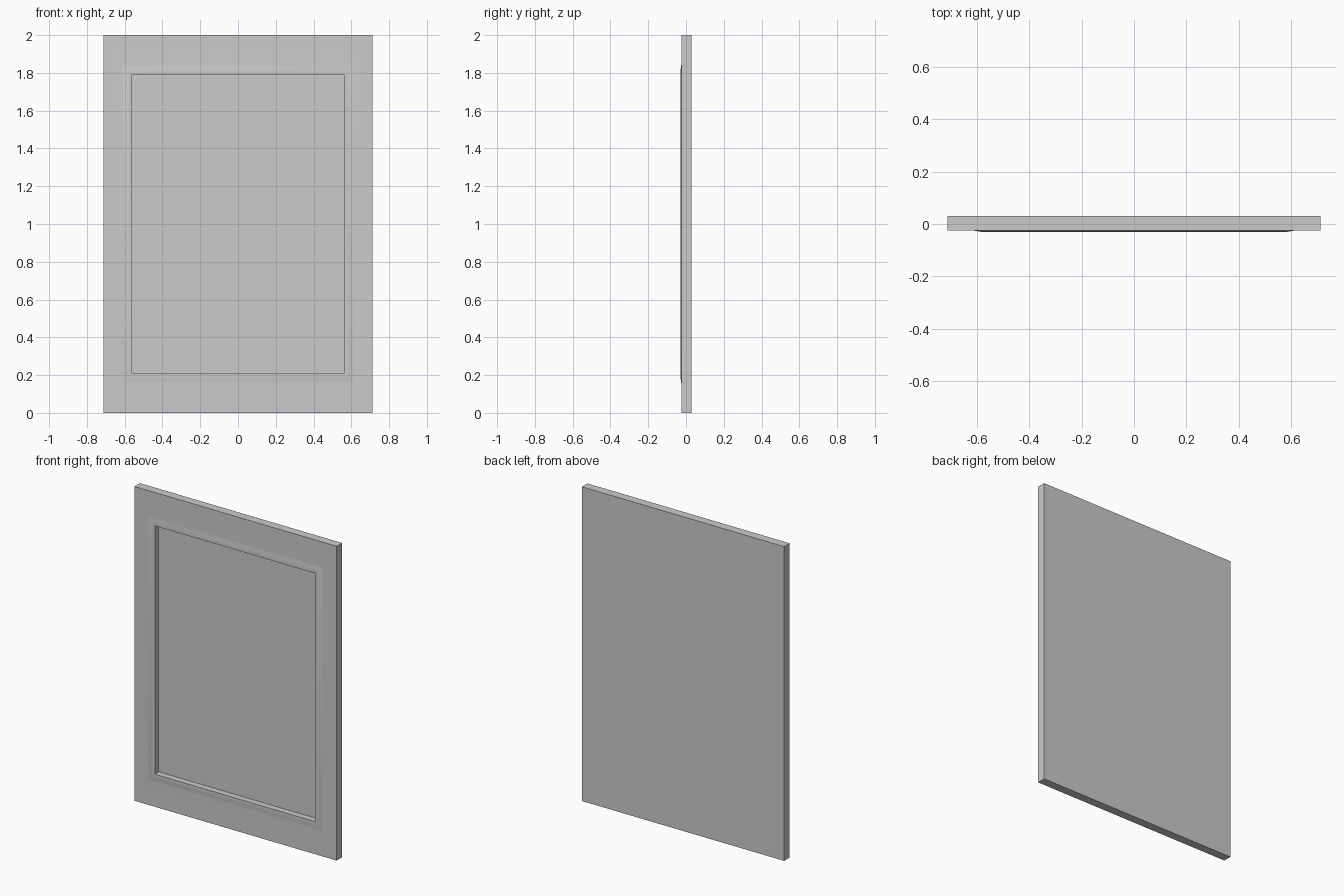
import bpy, bmesh, math

cube = bpy.data.objects.get("Cube")
if cube:
    bpy.data.objects.remove(cube, do_unlink=True)

# One plain grey for the whole panel
GREY = (0.6, 0.6, 0.6, 1)
grey = bpy.data.materials.new("plain_grey")
grey.use_nodes = True
grey.diffuse_color = GREY
grey.node_tree.nodes["Principled BSDF"].inputs["Base Color"].default_value = GREY

HALF_W, HALF_H = 0.712, 1.0      # panel outline
REC_W, REC_H = 0.565, 0.79       # recess outline
BACK, FRONT, FLOOR = 0.03, -0.025, 0.01
BEAD, BEAD_OUT, STEPS = 0.005, 0.055, 8

bm = bmesh.new()


def ring(w, h, y):
    """Rectangular loop of four corners at depth y."""
    return [bm.verts.new((sx * w, y, HALF_H + sz * h))
            for sx, sz in ((-1, -1), (1, -1), (1, 1), (-1, 1))]


# Slab outline, back to front
rings = [ring(HALF_W, HALF_H, BACK), ring(HALF_W, HALF_H, FRONT)]

# Softly raised bead running around the recess
for i in range(STEPS + 1):
    t = i / STEPS
    out = BEAD_OUT * (1 - t)
    rise = BEAD * math.sin(min(t / 0.75, 1) * math.pi / 2) ** 2
    rings.append(ring(REC_W + out, REC_H + out, FRONT - rise))

# Straight walls down to the recess floor
rings.append(ring(REC_W, REC_H, FLOOR))

for a, b in zip(rings, rings[1:]):
    for k in range(4):
        n = (k + 1) % 4
        bm.faces.new((a[k], a[n], b[n], b[k]))
bm.faces.new(rings[0])
bm.faces.new(rings[-1])
bmesh.ops.recalc_face_normals(bm, faces=bm.faces)

mesh = bpy.data.meshes.new("door_panel")
bm.to_mesh(mesh)
bm.free()
mesh.materials.append(grey)
panel = bpy.data.objects.new("door_panel", mesh)
bpy.context.collection.objects.link(panel)

# Smooth bead, crisp corners
bpy.ops.object.select_all(action="DESELECT")
panel.select_set(True)
bpy.context.view_layer.objects.active = panel
bpy.ops.object.shade_smooth_by_angle(angle=math.radians(30))
